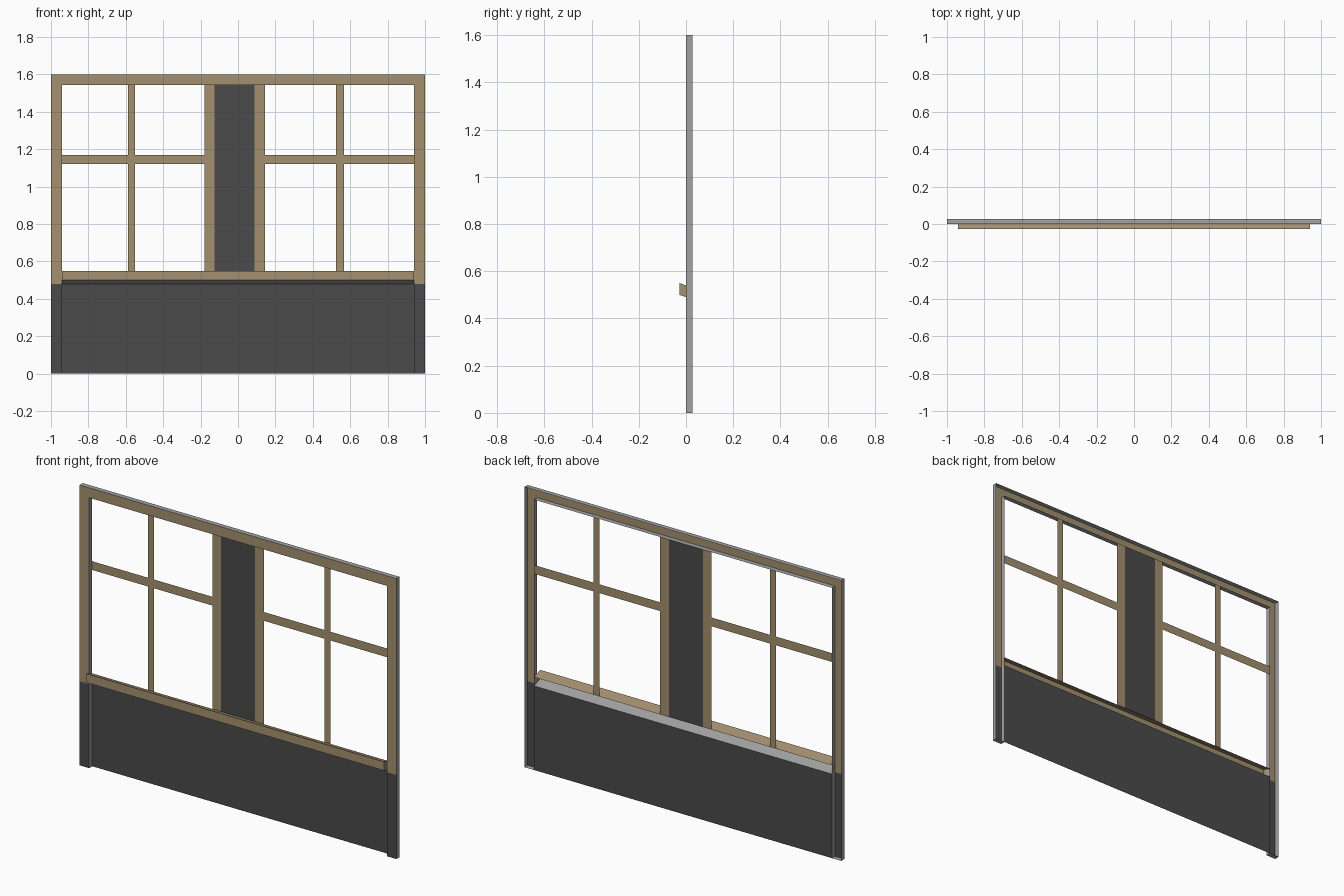
import bpy
import bmesh

cube = bpy.data.objects.get("Cube")
if cube:
    bpy.data.objects.remove(cube, do_unlink=True)


def material(name, colour):
    mat = bpy.data.materials.new(name)
    mat.use_nodes = True
    mat.diffuse_color = (*colour, 1)
    bsdf = next(n for n in mat.node_tree.nodes if n.type == 'BSDF_PRINCIPLED')
    bsdf.inputs["Base Color"].default_value = (*colour, 1)
    return mat


WOOD = material("tan wood", (0.37, 0.28, 0.162))
DARK = material("dark panel", (0.069, 0.069, 0.069))
GREY = material("grey edge", (0.36, 0.36, 0.36))
MATS = [WOOD, DARK, GREY]

DEPTH = 0.028       # frame front at y = 0, glazing plane at y = DEPTH
INNER = 0.94        # half width of the opening
TOP, HEAD = 1.6, 1.543
BASE = 0.48         # top of the dark base


def build(name, faces):
    """Make one object from (corner list, material) polygons."""
    bm = bmesh.new()
    for corners, mat in faces:
        face = bm.faces.new([bm.verts.new(c) for c in corners])
        face.material_index = MATS.index(mat)
    bmesh.ops.remove_doubles(bm, verts=bm.verts[:], dist=0.0001)
    mesh = bpy.data.meshes.new(name)
    bm.to_mesh(mesh)
    bm.free()
    for mat in MATS:
        mesh.materials.append(mat)
    obj = bpy.data.objects.new(name, mesh)
    bpy.context.collection.objects.link(obj)
    return obj


def sheet(x0, x1, z0, z1, y, mat):
    """Flat upright rectangle facing the front."""
    return ([(x0, y, z0), (x1, y, z0), (x1, y, z1), (x0, y, z1)], mat)


def edge(a, b):
    """Grey return running back from the front line a-b, given in x, z."""
    (ax, az), (bx, bz) = a, b
    return ([(ax, 0, az), (ax, DEPTH, az), (bx, DEPTH, bz), (bx, 0, bz)], GREY)


# Outer frame: front faces with grey returns, open at the back
frame = [sheet(-1, 1, HEAD, TOP, 0, WOOD)]
for x0, x1 in ((-1, -INNER), (INNER, 1)):
    frame += [sheet(x0, x1, 0, BASE, 0, DARK), sheet(x0, x1, BASE, HEAD, 0, WOOD)]
outline = [(-1, 0), (-INNER, 0), (-INNER, HEAD), (INNER, HEAD),
           (INNER, 0), (1, 0), (1, TOP), (-1, TOP)]
for i, point in enumerate(outline):
    frame.append(edge(point, outline[(i + 1) % len(outline)]))
build("outer_frame", frame)

# Recessed base panel
build("base_panel", [sheet(-INNER, INNER, 0, BASE, DEPTH, DARK)])

# Sloping sill, open at the back, with a grey underside
front_low, front_high = (-DEPTH, 0.5), (-DEPTH, 0.55)
back_low, back_high = (DEPTH, BASE), (DEPTH, 0.53)


def strip(p, q, mat):
    """Sweep the y, z segment p-q across the opening."""
    return ([(-INNER, *p), (INNER, *p), (INNER, *q), (-INNER, *q)], mat)


sill = [strip(back_low, front_low, GREY), strip(front_low, front_high, WOOD),
        strip(front_high, back_high, WOOD)]
for x, order in ((INNER, 1), (-INNER, -1)):
    ring = [front_low, back_low, back_high, front_high][::order]
    sill.append(([(x, *p) for p in ring], WOOD))
build("window_sill", sill)

# Central pillar: dark infill between two wooden strips
FOOT = back_high[1]
build("pillar_infill", [sheet(-0.126, 0.088, FOOT, HEAD, DEPTH, DARK)])
build("pillar_trim", [sheet(-0.18, -0.126, FOOT, HEAD, DEPTH, WOOD),
                      sheet(0.088, 0.145, FOOT, HEAD, DEPTH, WOOD)])

# Glazing bars: an upright with a cross bar on each side of it
for side, x0, b0, b1, x1 in (("right", -INNER, -0.588, -0.551, -0.18),
                             ("left", 0.145, 0.525, 0.566, INNER)):
    build(side + "_upright_bar", [sheet(b0, b1, FOOT, HEAD, DEPTH, WOOD)])
    build(side + "_cross_bar", [sheet(x0, b0, 1.12, 1.17, DEPTH, WOOD),
                                sheet(b1, x1, 1.12, 1.17, DEPTH, WOOD)])
